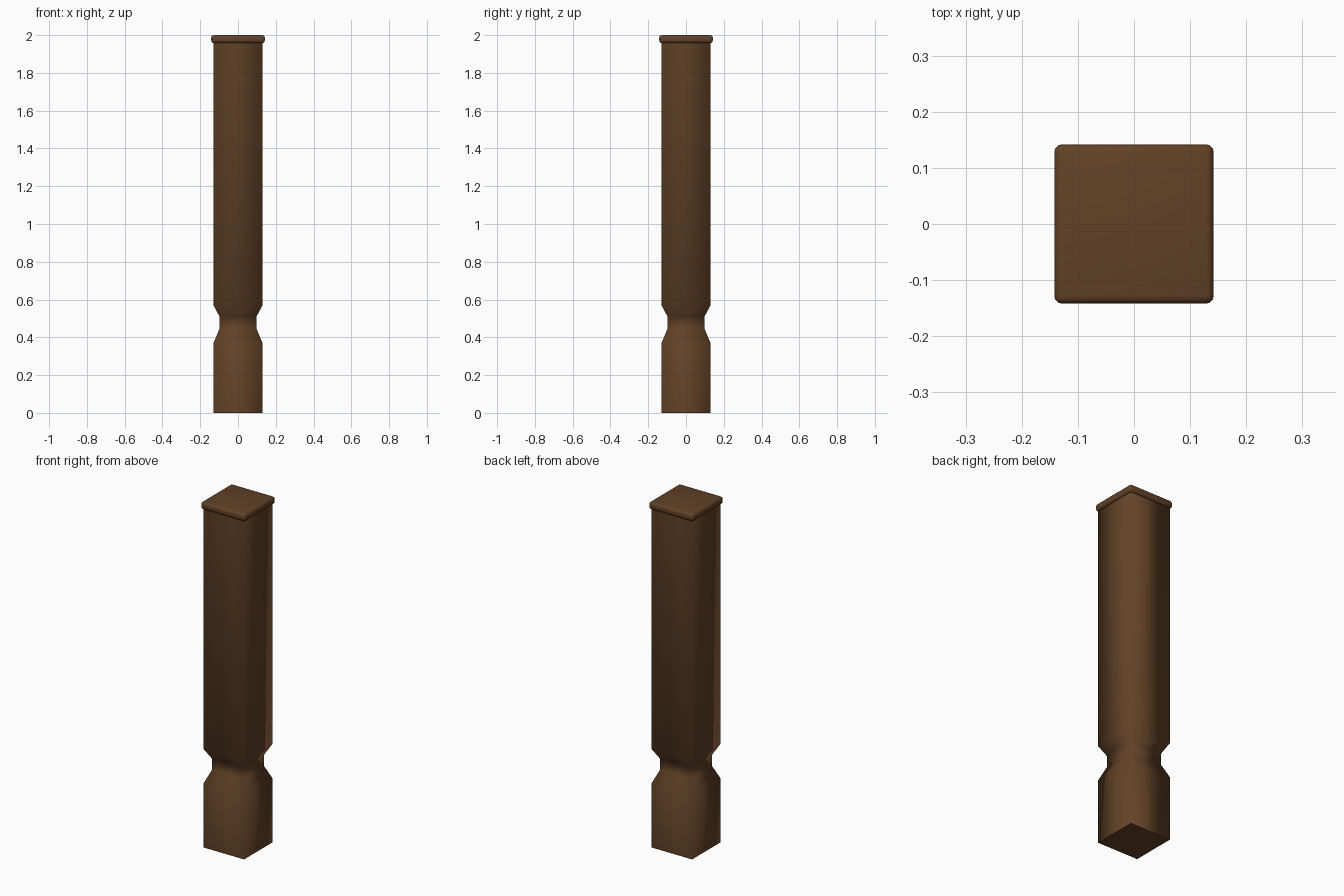
import bpy, bmesh

if "Cube" in bpy.data.objects:
    bpy.data.objects.remove(bpy.data.objects["Cube"])

wood = bpy.data.materials.new("dark brown wood")
wood.diffuse_color = (0.122, 0.054, 0.020, 1)
wood.use_nodes = True
wood.node_tree.nodes["Principled BSDF"].inputs["Base Color"].default_value = wood.diffuse_color


def finish(name, bm):
    bmesh.ops.recalc_face_normals(bm, faces=bm.faces)
    me = bpy.data.meshes.new(name)
    bm.to_mesh(me)
    bm.free()
    me.materials.append(wood)
    ob = bpy.data.objects.new(name, me)
    bpy.context.collection.objects.link(ob)
    return ob


# Post: square rings (height, half width) skinned from floor to cap
profile = [(0, 0.13), (0.37, 0.13), (0.445, 0.098), (0.51, 0.098),
           (0.57, 0.13), (1.965, 0.13)]
bm = bmesh.new()
rings = [[bm.verts.new((sx * h, sy * h, z))
          for sx, sy in ((-1, -1), (1, -1), (1, 1), (-1, 1))]
         for z, h in profile]
for a, b in zip(rings, rings[1:]):
    for i in range(4):
        j = (i + 1) % 4
        bm.faces.new((a[i], a[j], b[j], b[i])).smooth = True
ends = [bm.faces.new(rings[0][::-1]), bm.faces.new(rings[-1])]
for f in ends:
    for e in f.edges:
        e.smooth = False
finish("post", bm)

# Cap: rounded square slab overhanging the post
bm = bmesh.new()
bmesh.ops.create_cube(bm, size=1)
for v in bm.verts:
    v.co.x *= 0.284
    v.co.y *= 0.284
    v.co.z = 1.979 + v.co.z * 0.042
bmesh.ops.bevel(bm, geom=bm.edges[:], offset=0.014, segments=3,
                profile=0.5, affect='EDGES')
for f in bm.faces:
    f.smooth = True
finish("cap", bm)
